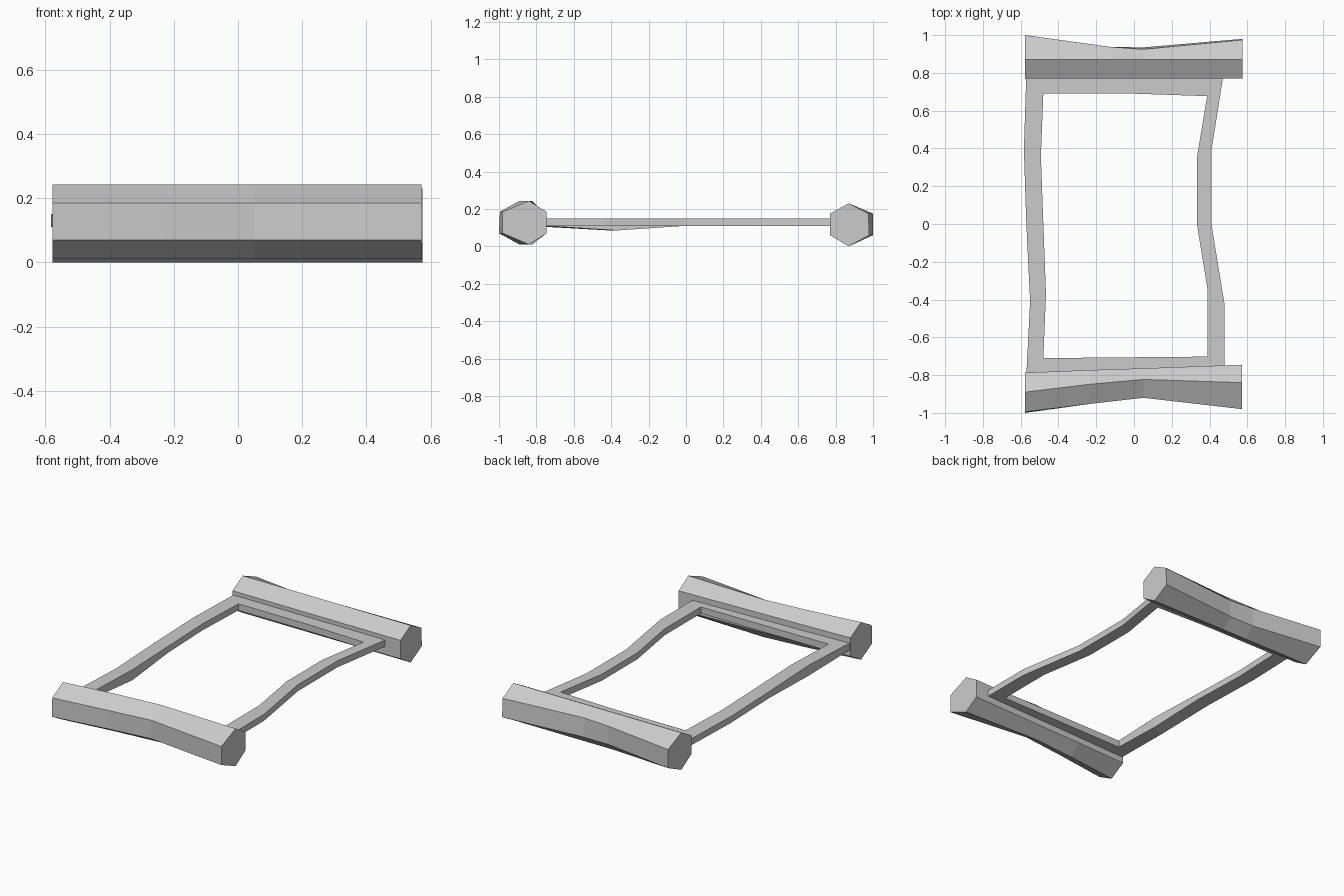
import bpy, bmesh

if "Cube" in bpy.data.objects:
    bpy.data.objects.remove(bpy.data.objects["Cube"])


def loft(name, rings, cyclic=False):
    """Skin a list of equal-length point rings; cap the ends unless cyclic."""
    bm = bmesh.new()
    loops = [[bm.verts.new(p) for p in ring] for ring in rings]
    n = len(loops[0])
    pairs = list(zip(loops, loops[1:]))
    if cyclic:
        pairs.append((loops[-1], loops[0]))
    else:
        bm.faces.new(loops[0])
        bm.faces.new(loops[-1])
    for a, b in pairs:
        for i in range(n):
            j = (i + 1) % n
            bm.faces.new((a[i], a[j], b[j], b[i]))
    bmesh.ops.recalc_face_normals(bm, faces=bm.faces)
    mesh = bpy.data.meshes.new(name)
    bm.to_mesh(mesh)
    bm.free()
    obj = bpy.data.objects.new(name, mesh)
    bpy.context.collection.objects.link(obj)
    return obj


def hex_bar(name, stations, z0, z1, z2, z3):
    """Six-sided bar; stations: x, inner y, ridge y, outer upper y, outer lower y."""
    rings = []
    for x, yi, yr, yo, yl in stations:
        rings.append([(x, yi, z1), (x, yi, z2), (x, yr, z3),
                      (x, yo, z2), (x, yl, z1), (x, yr, z0)])
    return loft(name, rings)


# Rear end bar, worn thinner in the middle of its outer side
hex_bar("rear_bar", [
    (-0.577, 0.77, 0.87, 1.00, 1.00),
    (-0.12, 0.77, 0.87, 0.937, 0.935),
    (0.05, 0.77, 0.87, 0.925, 0.935),
    (0.575, 0.77, 0.87, 0.975, 0.98),
], 0.0, 0.06, 0.175, 0.23)

# Front end bar, bowed inward
hex_bar("front_bar", [
    (-0.577, -0.787, -0.89, -0.995, -1.00),
    (-0.23, -0.773, -0.848, -0.952, -0.952),
    (0.05, -0.764, -0.823, -0.92, -0.92),
    (0.572, -0.745, -0.84, -0.98, -0.98),
], 0.01, 0.07, 0.185, 0.243)

# Flat wobbly frame: outer x, y, inner x, y, underside z
frame = [
    (-0.57, 0.80, -0.48, 0.69, 0.11),
    (-0.583, 0.39, -0.493, 0.36, 0.11),
    (-0.57, 0.0, -0.48, 0.0, 0.11),
    (-0.55, -0.41, -0.466, -0.37, 0.085),
    (-0.57, -0.80, -0.48, -0.71, 0.107),
    (0.48, -0.80, 0.39, -0.702, 0.11),
    (0.48, -0.43, 0.39, -0.35, 0.11),
    (0.41, 0.0, 0.333, 0.0, 0.11),
    (0.41, 0.39, 0.333, 0.35, 0.11),
    (0.475, 0.80, 0.387, 0.677, 0.11),
    (0.0, 0.80, 0.0, 0.69, 0.11),
]
loft("frame", [[(ox, oy, zb), (ox, oy, 0.15), (ix, iy, 0.15), (ix, iy, zb)]
               for ox, oy, ix, iy, zb in frame], cyclic=True)
